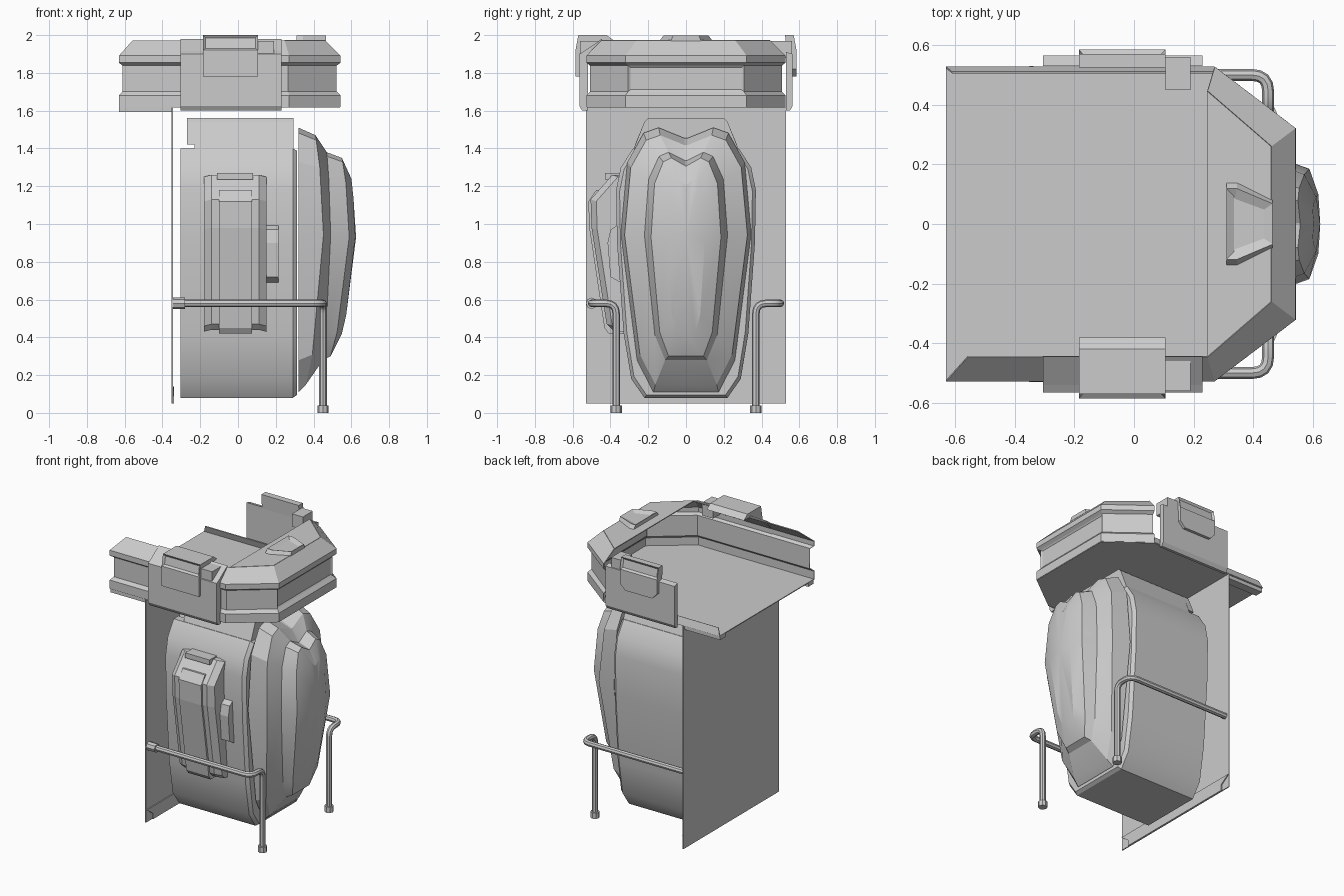
import bpy
import bmesh
from math import radians
from mathutils import Vector

if "Cube" in bpy.data.objects:
    bpy.data.objects.remove(bpy.data.objects["Cube"], do_unlink=True)

grey = bpy.data.materials.new("plain grey")
grey.use_nodes = True
colour = (0.6, 0.6, 0.6, 1)
grey.diffuse_color = colour
grey.node_tree.nodes["Principled BSDF"].inputs["Base Color"].default_value = colour


def smooth(obj, angle=28):
    bpy.ops.object.select_all(action="DESELECT")
    obj.select_set(True)
    bpy.context.view_layer.objects.active = obj
    bpy.ops.object.shade_smooth_by_angle(angle=radians(angle))


def loft(name, rings, closed=True, caps=True, tip=None, inset=None):
    """Skin a list of point rings; optionally recess the faces chosen by inset."""
    bm = bmesh.new()
    rows = [[bm.verts.new(point) for point in ring] for ring in rings]
    count = len(rows[0])
    for low, high in zip(rows, rows[1:]):
        for i in range(count if closed else count - 1):
            j = (i + 1) % count
            bm.faces.new((low[i], low[j], high[j], high[i]))
    if caps:
        bm.faces.new(rows[0][::-1])
        if tip is None:
            bm.faces.new(rows[-1])
    if tip is not None:
        end = bm.verts.new(tip)
        for i in range(count):
            bm.faces.new((rows[-1][i], rows[-1][(i + 1) % count], end))
    if caps:
        bmesh.ops.recalc_face_normals(bm, faces=bm.faces[:])
    bm.normal_update()
    if inset:
        pick, thickness, depth = inset
        chosen = [face for face in bm.faces if pick(face)]
        if chosen:
            bmesh.ops.inset_region(bm, faces=chosen, thickness=thickness, depth=depth)
    mesh = bpy.data.meshes.new(name)
    bm.to_mesh(mesh)
    bm.free()
    mesh.materials.append(grey)
    obj = bpy.data.objects.new(name, mesh)
    bpy.context.collection.objects.link(obj)
    return obj


def slice_x(profile, x):
    return [(x, y, z) for y, z in profile]


def prism(name, profile, start, end, inset=None):
    return loft(name, [slice_x(profile, start), slice_x(profile, end)], inset=inset)


def box(name, low, high):
    outline = [(low[1], low[2]), (high[1], low[2]), (high[1], high[2]), (low[1], high[2])]
    return prism(name, outline, low[0], high[0])


def mirrored(half):
    return half + [(-y, z) for y, z in reversed(half)]


def sheet(name, points):
    mesh = bpy.data.meshes.new(name)
    mesh.from_pydata(points, [], [range(len(points))])
    mesh.materials.append(grey)
    obj = bpy.data.objects.new(name, mesh)
    bpy.context.collection.objects.link(obj)
    thicken(obj)


def thicken(obj):
    shell = obj.modifiers.new("shell", "SOLIDIFY")
    shell.thickness = 0.006
    shell.offset = 0


# Back panel with its bottom lip
box("back_panel", (-0.352, -0.53, 0.05), (-0.345, 0.53, 1.62))
prism("back_panel_lip", mirrored([(0.53, 0.14), (0.46, 0.09), (0.46, 0.05)]), -0.345, -0.338)

# Main body with chamfered front rim
body = mirrored([(0.28, 1.4), (0.345, 1.3), (0.37, 1.18), (0.365, 0.9),
                 (0.33, 0.42), (0.29, 0.18), (0.22, 0.08)])
rim = [(y * 0.95, 0.8 + (z - 0.8) * 0.98) for y, z in body]
smooth(loft("body", [slice_x(body, -0.305), slice_x(body, 0.29), slice_x(rim, 0.312)]))
prism("body_cap", mirrored([(0.2, 1.56), (0.22, 1.54), (0.28, 1.39)]), -0.23, 0.295)
prism("body_cap_step", mirrored([(0.2, 1.56), (0.22, 1.54), (0.27, 1.42)]), -0.27, -0.23)

# Faceted end cover: nested rings of one outline
outline = mirrored([(0.02, 0.96), (0.42, 1), (0.65, 0.98), (0.9, 0.87), (1, 0.6),
                    (0.75, 0.12), (0.5, 0), (0.02, 0.0)])


def cover_ring(bottom_x, middle_x, top_x, width, bottom, top):
    ring = []
    for y, t in outline:
        bulge = 4 * t * (1 - t) * (middle_x - (bottom_x + top_x) / 2)
        x = bottom_x + (top_x - bottom_x) * t + bulge
        ring.append((x, y * width, bottom + (top - bottom) * t))
    return ring


cover = loft("end_cover", [
    cover_ring(0.32, 0.32, 0.32, 0.345, 0.11, 1.51),
    cover_ring(0.36, 0.45, 0.41, 0.325, 0.15, 1.47),
    cover_ring(0.45, 0.49, 0.47, 0.22, 0.28, 1.38),
    cover_ring(0.49, 0.585, 0.55, 0.185, 0.3, 1.35),
    cover_ring(0.55, 0.615, 0.6, 0.1, 0.42, 1.24),
], tip=(0.625, 0, 0.93))
smooth(cover, 20)

# Pack on the side of the body
pack = [(-0.33, 1.26), (-0.39, 1.26), (-0.505, 1.13), (-0.5, 0.98), (-0.42, 0.47),
        (-0.39, 0.44), (-0.31, 0.44)]
pack_edge = [(max(y, -0.33) if y > -0.34 else y + 0.03, z - 0.01) for y, z in pack]
loft("side_pack", [slice_x(pack_edge, -0.18), slice_x(pack, -0.14),
                   slice_x(pack, 0.11), slice_x(pack_edge, 0.15)])
strip = [(-0.37, 1.18), (-0.475, 1.18), (-0.517, 1.12), (-0.512, 0.98), (-0.432, 0.45),
         (-0.41, 0.42), (-0.33, 0.42)]
prism("pack_strip", strip, -0.1, 0.075)
box("pack_tab", (-0.11, -0.43, 1.235), (0.08, -0.35, 1.27))
prism("side_lug", [(-0.34, 1.01), (-0.4, 0.97), (-0.415, 0.9), (-0.4, 0.72), (-0.33, 0.68)],
      0.15, 0.215)


# Open tray: stepped wall on one side and around the end
def tray_path(d):
    return [(-0.63 + d * 0.9, d - 0.525), (0.27 - d * 0.3, d - 0.525),
            (0.54 - d, d * 0.75 - 0.32), (0.54 - d, 0.32 - d * 0.75),
            (0.27 - d * 0.3, 0.525 - d)]


steps = [(0, 1.62), (0, 1.68), (0.02, 1.7), (0.02, 1.84), (0, 1.855), (0, 1.89), (0.08, 1.97)]


def end_panel(face):
    centre = face.calc_center_median()
    return abs(centre.y) < 0.1 and 1.72 < centre.z < 1.82


wall = loft("tray_wall", [[(x, y, z) for x, y in tray_path(d)] for d, z in steps],
            closed=False, caps=False, inset=(end_panel, 0.015, -0.008))
thicken(wall)
sheet("tray_floor", [(-0.63, 0.525, 1.62)] + [(x, y, 1.62) for x, y in tray_path(0)])
sheet("tray_lid", [(x, y, 1.97) for x, y in tray_path(0.08)[1:]])
sheet("tray_low_lip", [(-0.63, 0.525, 1.62), (0.27, 0.525, 1.62),
                       (0.27, 0.508, 1.67), (-0.61, 0.508, 1.67)])
for side in (-1, 1):
    box("tray_runner", (-0.63, side * 0.49 - 0.03, 1.592), (-0.35, side * 0.49 + 0.03, 1.62))

# Grip on the lid
grip = [(0.31, 0.14), (0.345, 0.14), (0.465, 0.08)]
grip += [(x, -y) for x, y in reversed(grip)]
loft("lid_grip", [[(x, y, 1.97) for x, y in grip], [(x, y * 0.85, 1.998) for x, y in grip]],
     inset=(lambda face: face.normal.z > 0.9, 0.035, -0.015))


# Clasps on both sides
def slot_face(face):
    centre = face.calc_center_median()
    return abs(centre.y) > 0.56 and 1.93 < centre.z < 1.98 and abs(face.normal.x) < 0.5


for side in (-1, 1):
    if side < 0:
        plate = [(0.52, 1.6), (0.55, 1.6), (0.565, 1.625), (0.565, 1.9), (0.54, 1.915),
                 (0.445, 1.98), (0.445, 1.965), (0.52, 1.89)]
        latch = [(0.56, 1.78), (0.585, 1.78), (0.585, 1.92), (0.57, 2), (0.42, 2),
                 (0.38, 1.97), (0.45, 1.965), (0.56, 1.9)]
    else:
        plate = [(0.53, 1.6), (0.55, 1.6), (0.565, 1.625), (0.565, 1.9), (0.53, 1.91)]
        latch = [(0.56, 1.82), (0.585, 1.82), (0.585, 1.92), (0.57, 2), (0.525, 2), (0.53, 1.9)]
    flip = [(y * side, z) for y, z in plate]
    prism("clasp_plate", flip, -0.305, 0.23)
    flip = [(y * side, z) for y, z in latch]
    prism("clasp_latch", flip, -0.185, 0.105, inset=(slot_face, 0.018, -0.012))
    # Tongue with clipped lower corners below the latch
    tongue = [(-0.185, 1.84), (-0.185, 1.82), (-0.145, 1.78), (0.065, 1.78), (0.105, 1.82),
              (0.105, 1.84)]
    loft("latch_tongue", [[(x, side * y, z) for x, z in tongue] for y in (0.56, 0.585)])
    box("clasp_hinge", (0.105, min(side * 0.45, side * 0.56), 1.88),
        (0.19, max(side * 0.45, side * 0.56), 1.97))


# Bent rails with feet
def tube(name, points, radius):
    curve = bpy.data.curves.new(name, "CURVE")
    curve.dimensions = "3D"
    curve.bevel_depth = radius
    curve.bevel_resolution = 2
    curve.use_fill_caps = True
    spline = curve.splines.new("POLY")
    spline.points.add(len(points) - 1)
    for target, point in zip(spline.points, points):
        target.co = (*point, 1)
    curve.materials.append(grey)
    obj = bpy.data.objects.new(name, curve)
    bpy.context.collection.objects.link(obj)
    bpy.ops.object.select_all(action="DESELECT")
    obj.select_set(True)
    bpy.context.view_layer.objects.active = obj
    bpy.ops.object.convert(target="MESH")
    smooth(bpy.context.object, 35)


def rounded(points, radius):
    points = [Vector(point) for point in points]
    path = [points[0]]
    for before, corner, after in zip(points, points[1:], points[2:]):
        a = corner + (before - corner).normalized() * radius
        b = corner + (after - corner).normalized() * radius
        for t in (0, 0.25, 0.5, 0.75, 1):
            path.append(a * (1 - t) ** 2 + corner * 2 * t * (1 - t) + b * t ** 2)
    return path + [points[-1]]


for side in (-1, 1):
    path = [(-0.34, side * 0.5, 0.58), (0.45, side * 0.5, 0.58),
            (0.45, side * 0.37, 0.58), (0.45, side * 0.37, 0)]
    tube("side_rail", rounded(path, 0.055), 0.02)
    tube("rail_foot", [(0.45, side * 0.37, 0), (0.45, side * 0.37, 0.04)], 0.03)
tube("rail_end_cap", [(-0.35, -0.5, 0.58), (-0.28, -0.5, 0.58)], 0.03)
